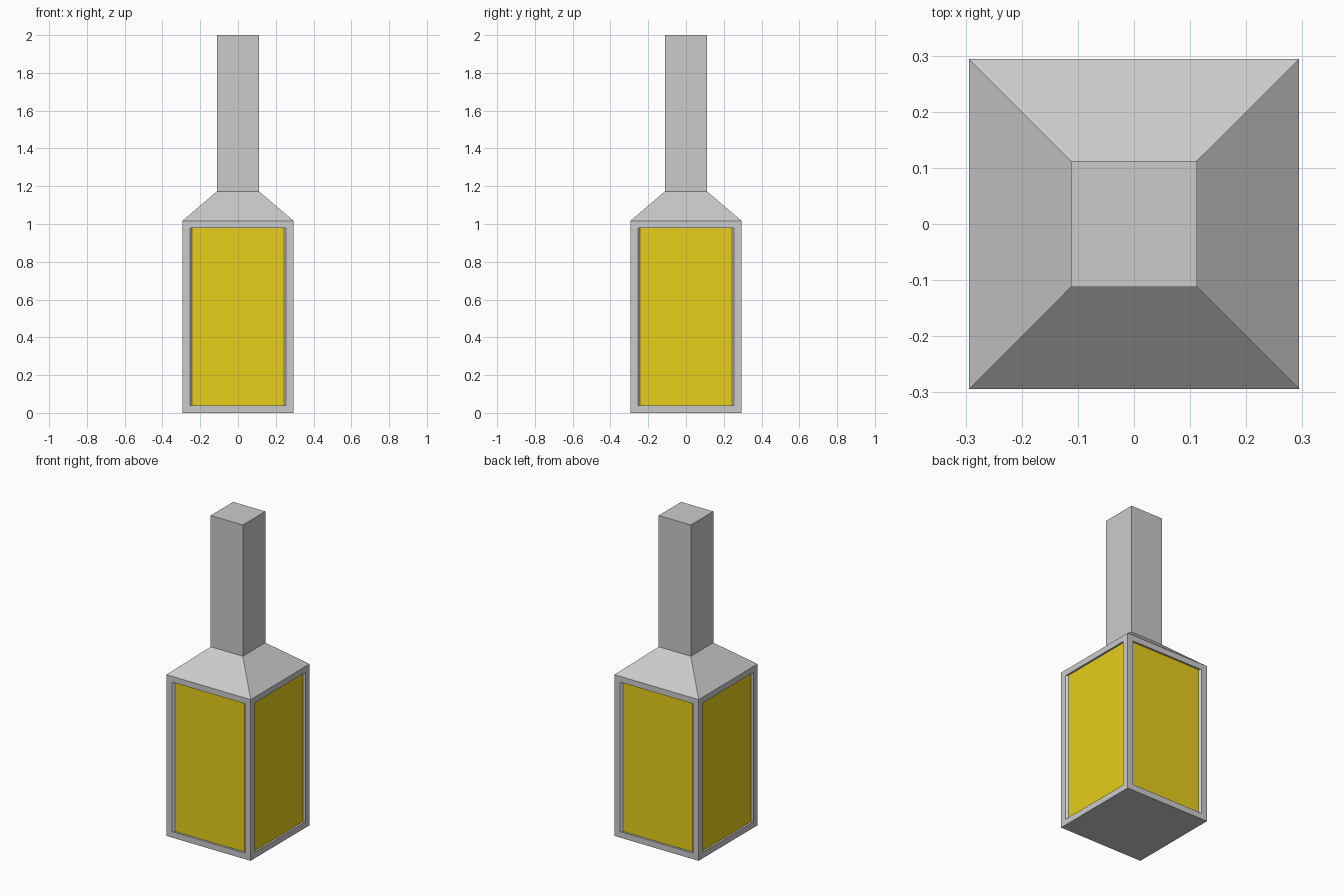
import bpy, bmesh
from math import pi
from mathutils import Matrix, Vector

if "Cube" in bpy.data.objects:
    bpy.data.objects.remove(bpy.data.objects["Cube"])

HALF, SHOULDER = 0.294, 1.017      # lantern body
OPEN, Z0, Z1 = 0.255, 0.038, 0.98  # window opening
PANE, DEPTH = 0.243, 0.012         # recessed glass


def finish(name, bm, mat=None):
    me = bpy.data.meshes.new(name)
    bm.to_mesh(me)
    bm.free()
    ob = bpy.data.objects.new(name, me)
    bpy.context.collection.objects.link(ob)
    if mat:
        me.materials.append(mat)
    return ob


def ring(bm, half, z):
    return [bm.verts.new((x * half, y * half, z))
            for x, y in ((-1, -1), (1, -1), (1, 1), (-1, 1))]


def bridge(bm, a, b):
    for i in range(4):
        j = (i + 1) % 4
        bm.faces.new((a[i], a[j], b[j], b[i]))


def rect(bm, half, y, z0, z1, rot):
    return [bm.verts.new(rot @ Vector((x, y, z)))
            for x, z in ((-half, z0), (half, z0), (half, z1), (-half, z1))]


# Housing: floor, four window frames with splayed reveals, sloped shoulder
bm = bmesh.new()
base, shoulder, neck = ring(bm, HALF, 0), ring(bm, HALF, SHOULDER), ring(bm, 0.112, 1.172)
bm.faces.new(base[::-1])
bridge(bm, shoulder, neck)
for k in range(4):
    rot = Matrix.Rotation(k * pi / 2, 3, 'Z')
    n = (k + 1) % 4
    outer = [base[k], base[n], shoulder[n], shoulder[k]]
    opening = rect(bm, OPEN, -HALF, Z0, Z1, rot)
    inner = rect(bm, PANE, -HALF + DEPTH, Z0, Z1, rot)
    bridge(bm, outer, opening)
    bridge(bm, opening, inner)
finish("lantern_housing", bm)

# Square post rising from the shoulder
bm = bmesh.new()
low, top = ring(bm, 0.112, 1.172), ring(bm, 0.112, 2.0)
bridge(bm, low, top)
bm.faces.new(top)
finish("post", bm)

# Yellow glass panes on all four sides
yellow = bpy.data.materials.new("yellow_glass")
yellow.diffuse_color = (0.8, 0.62, 0.01, 1)
yellow.use_nodes = True
yellow.node_tree.nodes["Principled BSDF"].inputs["Base Color"].default_value = yellow.diffuse_color
for k, side in enumerate(("front", "right", "back", "left")):
    bm = bmesh.new()
    rot = Matrix.Rotation(k * pi / 2, 3, 'Z')
    bm.faces.new(rect(bm, PANE, -HALF + DEPTH, Z0, Z1, rot))
    finish(side + "_pane", bm, yellow)
